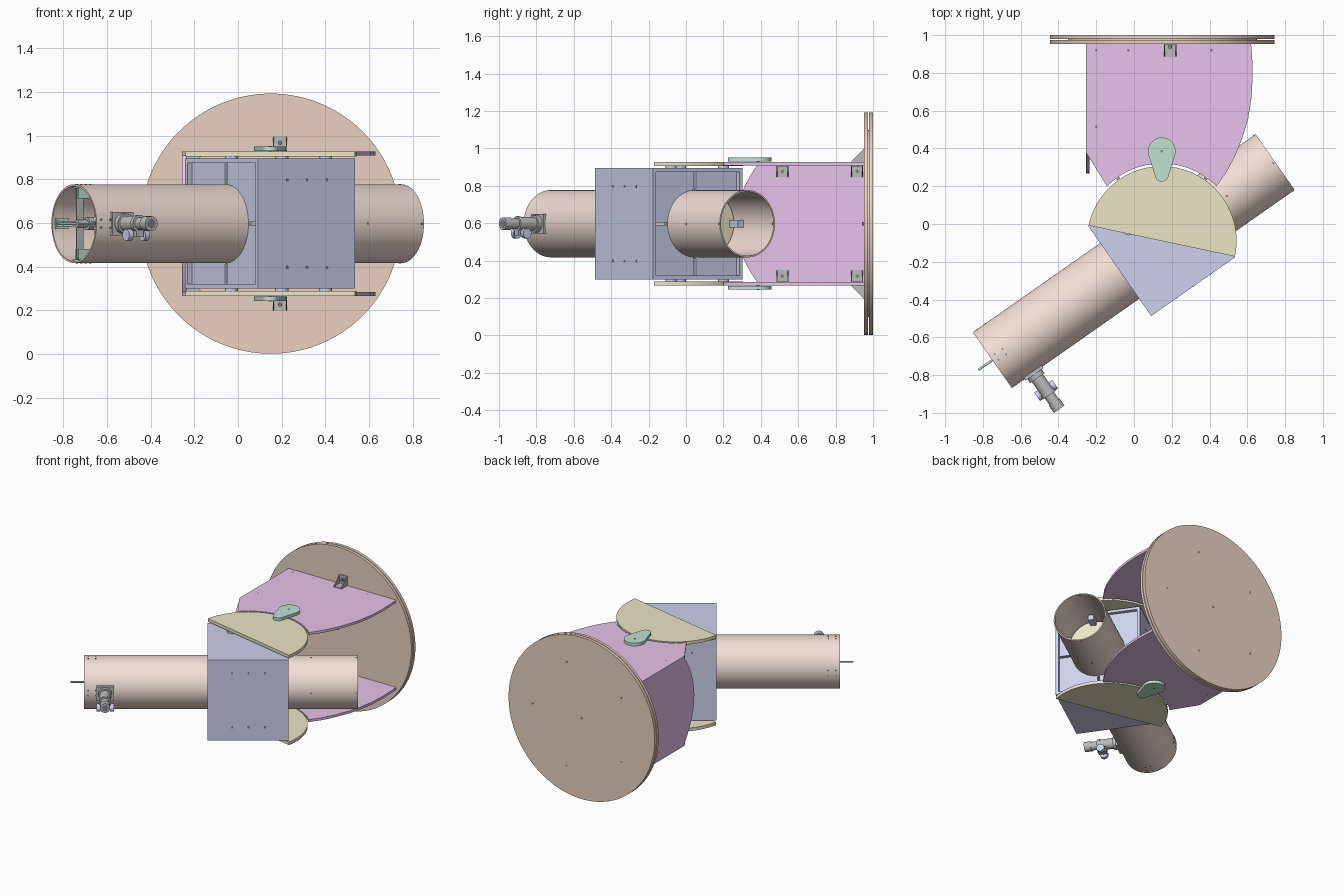
import bpy, bmesh
from math import cos, sin, pi, radians
from mathutils import Matrix, Vector

if "Cube" in bpy.data.objects:
    bpy.data.objects.remove(bpy.data.objects["Cube"])

ZC = 0.597                                   # mirror plane of the mount
I = Matrix.Identity(4)
# tube frame: X along the tube, Y across it, Z up
T = Matrix.Translation((0.092, -0.131, ZC)) @ Matrix.Rotation(radians(35), 4, 'Z')
MOUNT = Matrix.Translation((0, 0, ZC))


def mat(name, r, g, b):
    m = bpy.data.materials.new(name)
    m.diffuse_color = (r, g, b, 1)
    m.use_nodes = True
    m.node_tree.nodes["Principled BSDF"].inputs["Base Color"].default_value = m.diffuse_color
    return m


TAN = mat("tan", 0.82, 0.64, 0.53)
PINK = mat("tube_pink", 0.90, 0.74, 0.68)
MAGENTA = mat("magenta", 0.80, 0.55, 0.83)
YELLOW = mat("yellow", 0.83, 0.78, 0.56)
BLUE = mat("blue", 0.61, 0.64, 0.84)
GREEN = mat("green", 0.53, 0.76, 0.65)
GREY = mat("grey", 0.50, 0.50, 0.50)
DARK = mat("dark", 0.22, 0.22, 0.25)


def finish(name, bm, material, M):
    bmesh.ops.recalc_face_normals(bm, faces=bm.faces)
    me = bpy.data.meshes.new(name)
    bm.to_mesh(me)
    bm.free()
    me.materials.append(material)
    ob = bpy.data.objects.new(name, me)
    ob.matrix_world = M
    bpy.context.collection.objects.link(ob)
    return ob


def prism(name, pts, a, b, material, M=I, axis='Z'):
    """Extrude a 2D outline from a to b along an axis."""
    put = {'Z': lambda p, h: (p[0], p[1], h), 'X': lambda p, h: (h, p[0], p[1]),
           'Y': lambda p, h: (p[0], h, p[1])}[axis]
    bm = bmesh.new()
    lo = [bm.verts.new(put(p, a)) for p in pts]
    hi = [bm.verts.new(put(p, b)) for p in pts]
    bm.faces.new(lo)
    bm.faces.new(hi)
    n = len(pts)
    for i in range(n):
        j = (i + 1) % n
        bm.faces.new((lo[i], lo[j], hi[j], hi[i]))
    return finish(name, bm, material, M)


def block(name, lo, hi, material, M=I):
    return prism(name, [(lo[0], lo[1]), (hi[0], lo[1]), (hi[0], hi[1]), (lo[0], hi[1])],
                 lo[2], hi[2], material, M)


def rod(name, p0, p1, r, material, M=I, n=32):
    p0, p1 = Vector(p0), Vector(p1)
    d = p1 - p0
    R = Matrix.Translation((p0 + p1) / 2) @ d.to_track_quat('Z', 'Y').to_matrix().to_4x4()
    bm = bmesh.new()
    bmesh.ops.create_cone(bm, cap_ends=True, segments=n, radius1=r, radius2=r,
                          depth=d.length, matrix=R)
    return finish(name, bm, material, M)


def pipe(name, u0, u1, ro, ri, material, M, n=96):
    bm = bmesh.new()
    rings = [[bm.verts.new((u, r * cos(2 * pi * i / n), r * sin(2 * pi * i / n)))
              for i in range(n)] for u, r in ((u0, ro), (u1, ro), (u1, ri), (u0, ri))]
    for k in range(4):
        A, B = rings[k], rings[(k + 1) % 4]
        for i in range(n):
            j = (i + 1) % n
            bm.faces.new((A[i], A[j], B[j], B[i]))
    return finish(name, bm, material, M)


def arc(cx, cy, r, a0, a1, n=32):
    return [(cx + r * cos(radians(a0 + (a1 - a0) * i / n)),
             cy + r * sin(radians(a0 + (a1 - a0) * i / n))) for i in range(n + 1)]


# --- round ground boards, with pivot and screws
for nm, y0, y1 in (("turntable_board", 0.953, 0.974), ("ground_board", 0.979, 1.0)):
    prism(nm, arc(0.15, ZC, 0.595, 0, 360 * 127 / 128, 127), y0, y1, TAN, axis='Y')
rod("pivot_spacer", (0.15, 0.972, ZC), (0.15, 0.981, ZC), 0.5, TAN, n=64)
rod("pivot_bolt", (0.15, 0.94, ZC), (0.15, 1.0005, ZC), 0.01, DARK)
for i in range(5):
    a = 2 * pi * i / 5
    x, z = 0.15 + 0.4 * cos(a), ZC + 0.4 * sin(a)
    rod("ground_screw", (x, 0.99, z), (x, 1.0005, z), 0.008, DARK, n=12)

# --- rocker: two side panels, bearing arms, clips and brackets
CX, CY = 0.147, -0.09
side = ([(-0.255, 0.953), (-0.255, 0.38), (-0.143, 0.2)] + arc(CX, CY, 0.41, 135, 45)
        + [(0.49, 0.275), (0.535, 0.36), (0.575, 0.46), (0.605, 0.56), (0.622, 0.67),
           (0.628, 0.78), (0.626, 0.87), (0.62, 0.953)])
teardrop = arc(0.147, 0.385, 0.073, -15, 195) + arc(0.147, 0.26, 0.036, 195, 345, 16)
half = arc(CX, CY, 0.396, -12, 168, 64)
for s in (1, -1):
    M = MOUNT @ Matrix.Diagonal((1, 1, s, 1))
    prism("rocker_side", side, 0.312, 0.33, MAGENTA, M)
    prism("altitude_bearing", half, 0.308, 0.331, YELLOW, M)
    prism("bearing_clip", teardrop, 0.332, 0.353, GREEN, M)
    rod("clip_bolt", (0.147, 0.385, 0.32), (0.147, 0.385, 0.355), 0.007, DARK, M, 12)
    for x, y in ((-0.03, -0.03), (0.40, -0.08), (0.2, 0.2)):
        rod("bearing_spacer", (x, y, 0.295), (x, y, 0.31), 0.03, BLUE, M)
    for a in (55, 125):
        c, d = cos(radians(a)), sin(radians(a))
        rod("bearing_pad", (CX + 0.394 * c, CY + 0.394 * d, 0.321),
            (CX + 0.415 * c, CY + 0.415 * d, 0.321), 0.008, GREY, M, 12)
    for x, y in ((-0.2, 0.92), (-0.03, 0.92), (0.41, 0.92), (-0.2, 0.515)):
        rod("panel_screw", (x, y, 0.32), (x, y, 0.3305), 0.007, DARK, M, 12)
    # outer gusset bracket between side panel and turntable
    block("base_bracket_foot", (0.16, 0.885, 0.33), (0.224, 0.953, 0.336), GREY, M)
    block("base_bracket_back", (0.16, 0.947, 0.33), (0.224, 0.953, 0.4), GREY, M)
    for x in (0.16, 0.219):
        prism("base_bracket_web", [(0.885, 0.335), (0.95, 0.335), (0.95, 0.4)], x, x + 0.005,
              GREY, M, 'X')
    rod("base_bracket_screw", (0.192, 0.93, 0.37), (0.192, 0.948, 0.37), 0.01, DARK, M, 12)
    # inner corner brackets
    for y in (0.515, 0.915):
        block("corner_bracket_wall", (-0.235, y - 0.032, 0.248), (-0.229, y + 0.032, 0.312), GREY, M)
        block("corner_bracket_top", (-0.235, y - 0.032, 0.306), (-0.17, y + 0.032, 0.312), GREY, M)
        for dy in (-0.032, 0.027):
            prism("corner_bracket_web", [(-0.23, 0.25), (-0.17, 0.308), (-0.23, 0.308)],
                  y + dy, y + dy + 0.005, GREY, M, 'Y')
        rod("corner_bracket_screw", (-0.23, y, 0.28), (-0.225, y, 0.28), 0.01, DARK, M, 12)

# front board with a bowed edge
bow = [(0.38 - 0.112 * (1 - (h / 0.312) ** 2), h) for h in [0.312 * (i / 12 - 1) for i in range(25)]]
prism("rocker_front", [(0.953, 0.312), (0.953, -0.312)] + bow, -0.255, -0.235, MAGENTA, MOUNT, 'X')

# --- tube box: four walls plus quartered ring plates at both ends
U0, U1, W, H, t = -0.205, 0.338, 0.291, 0.297, 0.02
for s in (1, -1):
    block("box_side", (U0, min(s * W, s * (W - t)), -H), (U1, max(s * W, s * (W - t)), H), BLUE, T)
    block("box_cheek", (U0, -W + t, min(s * H, s * (H - t))),
          (U1, W - t, max(s * H, s * (H - t))), BLUE, T)
    for u in (-0.04, 0.07, 0.18):
        for h in (-0.2, 0.2):
            rod("box_screw", (u, s * 0.28, h), (u, s * (W + 0.001), h), 0.008, DARK, T, 12)
g = 0.007
for u in (U0 + 0.025, U1 - 0.045):
    for sy in (1, -1):
        for sz in (1, -1):
            q = arc(0, 0, 0.184, 2.2, 87.8, 24) + [(g, H - t), (W - t, H - t), (W - t, g)]
            prism("ring_plate", [(sy * a, sz * b) for a, b in q], u, u + 0.02, BLUE, T, 'X')
    pipe("felt_ring", u, u + 0.02, 0.185, 0.1795, GREEN, T)

# --- optical tube
pipe("main_tube", -1.028, 0.80, 0.18, 0.172, PINK, T, 128)
rod("primary_mirror", (0.40, 0, 0), (0.44, 0, 0), 0.165, YELLOW, T, 96)
for k in range(4):
    R = T @ Matrix.Rotation(k * pi / 2, 4, 'X')
    block("mirror_bracket", (0.44, 0.135, -0.02), (0.52, 0.171, 0.02), BLUE, R)
    for u in (0.487, 0.79):
        rod("tube_screw", (u, 0.17, 0), (u, 0.1815, 0), 0.006, DARK, R, 12)
    # spider vane with its end bracket
    block("spider_vane", (-1.015, 0.01, -0.003), (-0.978, 0.16, 0.003), GREY, R)
    block("vane_bracket_foot", (-1.015, 0.164, -0.025), (-0.945, 0.171, 0.025), GREEN, R)
    for z in (-0.012, 0.005):
        block("vane_bracket_ear", (-1.01, 0.115, z), (-0.95, 0.166, z + 0.007), GREEN, R)
    for u in (-1.0, -0.95):
        for z in (-0.018, 0.018):
            rod("vane_screw", (u, 0.17, z), (u, 0.1815, z), 0.005, DARK, R, 12)
rod("spider_hub", (-1.015, 0, 0), (-0.96, 0, 0), 0.018, GREY, T)
rod("spider_rod", (-1.118, 0, 0), (-0.91, 0, 0), 0.006, GREEN, T, 16)
rod("secondary_holder", (-0.96, 0, 0), (-0.90, 0, 0), 0.03, GREY, T)
rod("secondary_mirror", (-0.897, 0.012, 0), (-0.885, 0, 0), 0.055, YELLOW, T, 48)

# --- focuser and eyepiece, pointing out sideways
F = T @ Matrix.Translation((-0.887, 0, 0))
block("focuser_base", (-0.058, -0.19, -0.053), (0.058, -0.165, 0.053), GREY, F)
for w0, w1, r in ((-0.185, -0.215, 0.046), (-0.21, -0.31, 0.036), (-0.305, -0.325, 0.04),
                  (-0.32, -0.375, 0.029), (-0.37, -0.416, 0.034)):
    rod("focuser_stage", (0, w0, 0), (0, w1, 0), r, GREY, F, 48)
rod("eyepiece_lens", (0, -0.41, 0), (0, -0.4165, 0), 0.022, DARK, F)
block("pinion_housing", (-0.02, -0.325, -0.062), (0.02, -0.265, -0.02), GREY, F)
rod("focus_axle", (-0.055, -0.295, -0.052), (0.055, -0.295, -0.052), 0.007, GREY, F, 16)
for s in (1, -1):
    rod("focus_knob", (s * 0.032, -0.295, -0.052), (s * 0.058, -0.295, -0.052), 0.027, BLUE, F)

# --- smooth round surfaces, keep edges sharp
bpy.ops.object.select_all(action='SELECT')
bpy.context.view_layer.objects.active = bpy.context.scene.objects["main_tube"]
bpy.ops.object.shade_smooth_by_angle(angle=radians(30))
